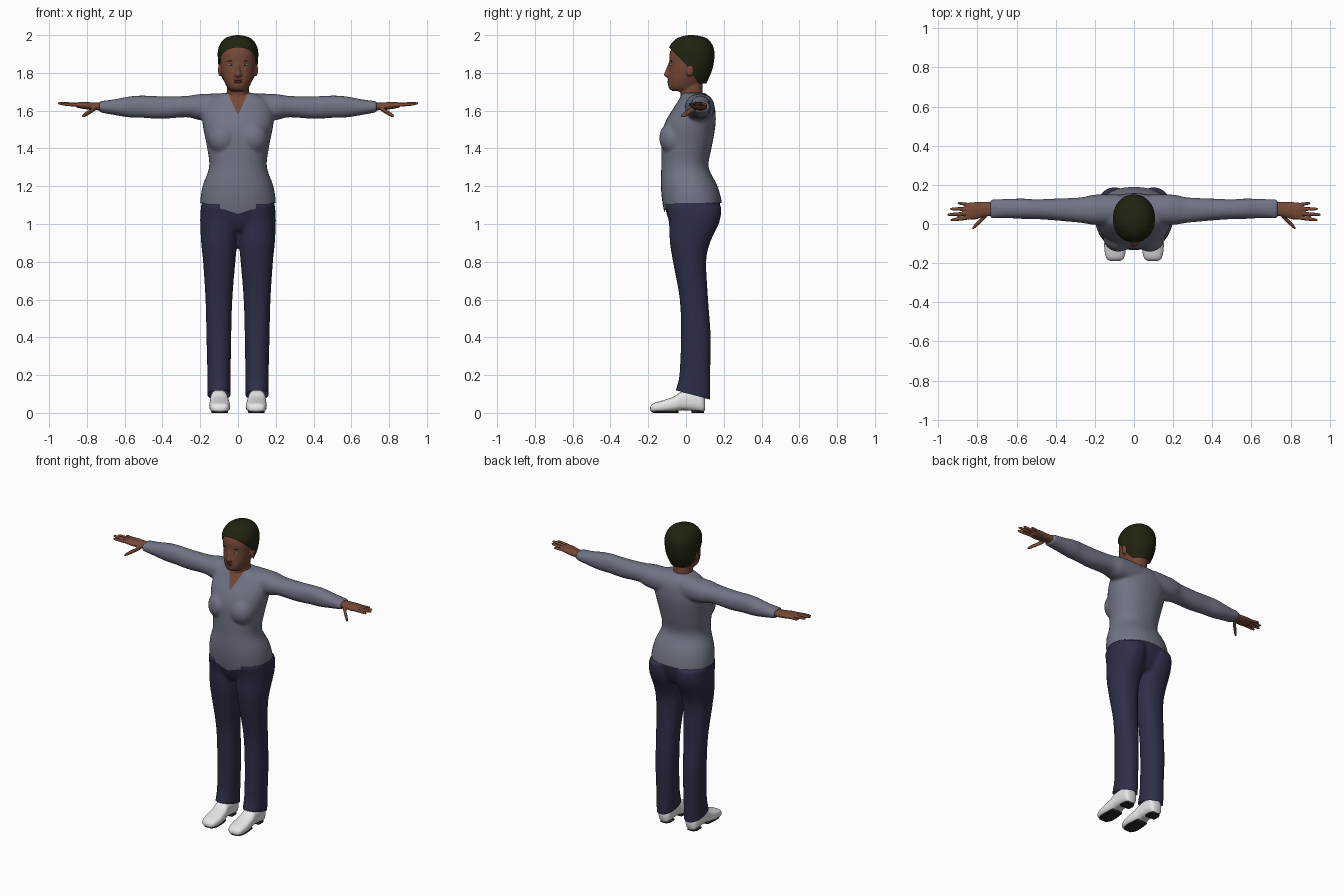
import bpy, bmesh, math
from mathutils import Matrix, Vector

cube = bpy.data.objects.get("Cube")
if cube:
    bpy.data.objects.remove(cube, do_unlink=True)


def material(name, r, g, b):
    mat = bpy.data.materials.new(name)
    mat.use_nodes = True
    mat.diffuse_color = (r, g, b, 1)
    shader = next(n for n in mat.node_tree.nodes if n.type == 'BSDF_PRINCIPLED')
    shader.inputs["Base Color"].default_value = (r, g, b, 1)
    shader.inputs["Roughness"].default_value = 0.8
    return mat


SKIN = material("brown skin", .18, .066, .038)
LIP = material("lip brown", .13, .04, .028)
HAIR = material("dark hair", .015, .017, .005)
SHIRT = material("grey blue knit", .165, .175, .235)
DENIM = material("navy cloth", .027, .027, .065)
WHITE = material("white leather", .8, .8, .8)
BLACK = material("black rubber", .02, .02, .02)


def spline(a, b, c, d, t):
    """Catmull-Rom blend between b and c."""
    return b + .5 * t * (c - a + t * (2 * a - 5 * b + 4 * c - d + t * (3 * (b - c) + d - a)))


def loft(bm, axis, rings, power=2.2, sides=32, steps=4):
    """Skin rings (position, low a, high a, low b, high b) along an axis; a and b are the other axes."""
    others = [k for k in range(3) if k != axis]
    last = len(rings) - 1
    dense = []
    for i in range(last):
        four = [rings[min(max(i + k, 0), last)] for k in (-1, 0, 1, 2)]
        dense += [[spline(*v, s / steps) for v in zip(*four)] for s in range(steps)]
    dense.append(rings[-1])
    loops = []
    for pos, a0, a1, b0, b1 in dense:
        loop = []
        for k in range(sides):
            ang = 2 * math.pi * k / sides
            c, s = math.cos(ang), math.sin(ang)
            co = Vector((pos, pos, pos))
            co[others[0]] = (a0 + a1) / 2 + (a1 - a0) / 2 * math.copysign(abs(c) ** (2 / power), c)
            co[others[1]] = (b0 + b1) / 2 + (b1 - b0) / 2 * math.copysign(abs(s) ** (2 / power), s)
            loop.append(bm.verts.new(co))
        loops.append(loop)
    faces = [bm.faces.new(loops[0]), bm.faces.new(loops[-1])]
    for low, high in zip(loops, loops[1:]):
        for k in range(sides):
            j = (k + 1) % sides
            faces.append(bm.faces.new((low[k], low[j], high[j], high[k])))
    bmesh.ops.recalc_face_normals(bm, faces=faces)


def sym(rings):
    """Centred rings from (height, half width, front, back)."""
    return [(z, -w, w, f, b) for z, w, f, b in rings]


def flip(rings, side, width=1):
    """Mirror rings to one side; width is the index of the x range, 0 when x is the axis."""
    if side > 0:
        return rings
    if width == 0:
        return [(-r[0], *r[1:]) for r in rings]
    return [(r[0], -r[2], -r[1], *r[3:]) for r in rings]


def ball(bm, centre, size):
    mat = Matrix.Translation(centre) @ Matrix.Diagonal((*size, 1))
    bmesh.ops.create_uvsphere(bm, u_segments=24, v_segments=14, radius=1, matrix=mat)


def finish(name, bm, mats, voxel=0, passes=0):
    """Turn the parts into an object, optionally fused into one smooth skin."""
    mesh = bpy.data.meshes.new(name)
    bm.to_mesh(mesh)
    bm.free()
    obj = bpy.data.objects.new(name, mesh)
    bpy.context.collection.objects.link(obj)
    if voxel:
        fuse = obj.modifiers.new("fuse", 'REMESH')
        fuse.mode = 'VOXEL'
        fuse.voxel_size = voxel
        relax = obj.modifiers.new("relax", 'SMOOTH')
        relax.factor = .5
        relax.iterations = passes
        graph = bpy.context.evaluated_depsgraph_get()
        fused = bpy.data.meshes.new_from_object(obj.evaluated_get(graph))
        obj.modifiers.clear()
        obj.data = fused
        bpy.data.meshes.remove(mesh)
        fused.name = name
    obj.data.materials.clear()
    for mat in mats:
        obj.data.materials.append(mat)
    obj.data.polygons.foreach_set("use_smooth", [True] * len(obj.data.polygons))
    return obj


def cut(obj, height, remove=True):
    """Cut along z = height(x, y): drop what is below, or recolour what is above."""
    bm = bmesh.new()
    bm.from_mesh(obj.data)
    for v in bm.verts:
        v.co.z -= height(v.co.x, v.co.y)
    bmesh.ops.bisect_plane(bm, geom=bm.verts[:] + bm.edges[:] + bm.faces[:], dist=1e-6,
                           plane_co=(0, 0, 0), plane_no=(0, 0, 1), clear_inner=remove)
    if not remove:
        for f in bm.faces:
            f.material_index = int(f.calc_center_median().z > 0)
    for v in bm.verts:
        v.co.z += height(v.co.x, v.co.y)
    bm.to_mesh(obj.data)
    bm.free()


# Shirt: torso, bust and sleeves fused
bm = bmesh.new()
loft(bm, 2, sym([(1.0, .192, -.1, .18), (1.1, .201, -.123, .191), (1.2, .188, -.133, .167),
                 (1.3, .153, -.131, .12), (1.4, .163, -.13, .135), (1.48, .179, -.127, .15),
                 (1.55, .19, -.105, .158), (1.62, .185, -.062, .152), (1.665, .15, -.034, .132),
                 (1.695, .08, -.02, .1)]))
for side in (1, -1):
    ball(bm, (.08 * side, -.062, 1.455), (.08, .08, .09))
    loft(bm, 0, flip([(.06, .0, .15, 1.54, 1.692), (.2, -.004, .15, 1.55, 1.688),
                      (.27, .006, .136, 1.565, 1.678), (.4, .018, .13, 1.557, 1.676),
                      (.5, .025, .126, 1.562, 1.68), (.57, .026, .13, 1.564, 1.676),
                      (.65, .03, .128, 1.576, 1.661), (.735, .028, .126, 1.592, 1.65)], side, 0))
shirt = finish("shirt", bm, [SHIRT, SKIN], .008, 6)
cut(shirt, lambda x, y: 1.11 - .06 * max(0, 1 - abs(x) / .18) * min(1, max(0, -y / .08)))
cut(shirt, lambda x, y: 1.575 + 2.2 * abs(x) + 5 * max(0, y), remove=False)

# Trousers: hips and legs fused, hems sloping down to the heel
bm = bmesh.new()
loft(bm, 2, sym([(.965, .1, -.06, .12), (1.0, .17, -.083, .15), (1.06, .194, -.104, .172),
                 (1.12, .193, -.118, .182)]))
for side in (1, -1):
    loft(bm, 2, flip([(.03, .04, .162, -.066, .127), (.12, .04, .162, -.054, .128),
                      (.2, .039, .162, -.035, .128), (.4, .036, .167, -.027, .131),
                      (.6, .03, .172, -.033, .117), (.8, .014, .185, -.069, .107),
                      (.9, .004, .195, -.085, .127), (1.0, -.002, .2, -.09, .173),
                      (1.06, 0, .199, -.1, .187), (1.1, .005, .195, -.11, .186)], side))
trousers = finish("trousers", bm, [DENIM], .01, 4)
cut(trousers, lambda x, y: .105 - .27 * y)

# Head, neck, nose and ears fused
bm = bmesh.new()
loft(bm, 2, sym([(1.703, .035, -.07, .03), (1.718, .054, -.09, .06), (1.75, .071, -.096, .085),
                 (1.79, .084, -.093, .105), (1.84, .092, -.088, .12), (1.9, .094, -.087, .13),
                 (1.95, .08, -.066, .115), (1.98, .045, -.03, .08)]))
loft(bm, 2, sym([(1.62, .06, -.03, .09), (1.69, .059, -.03, .089), (1.74, .057, -.025, .087),
                 (1.79, .055, -.02, .085)]))
loft(bm, 2, sym([(1.776, .014, -.102, -.07), (1.788, .021, -.117, -.07), (1.81, .013, -.11, -.07),
                 (1.855, .009, -.092, -.06)]), sides=16)
for side in (1, -1):
    ball(bm, (.094 * side, .022, 1.815), (.012, .022, .034))
finish("head", bm, [SKIN], .006, 3)

# Lips, eyes and brows
bm = bmesh.new()
ball(bm, (0, -.092, 1.762), (.025, .006, .005))
ball(bm, (0, -.092, 1.752), (.021, .007, .006))
finish("lips", bm, [LIP])
for side, word in ((1, "left"), (-1, "right")):
    for part, z, y, size, mat in (("eye", 1.843, -.079, (.013, .007, .005), WHITE),
                                  ("iris", 1.843, -.083, (.005, .005, .005), BLACK),
                                  ("brow", 1.862, -.079, (.018, .006, .003), HAIR)):
        bm = bmesh.new()
        ball(bm, (.037 * side, y, z), size)
        finish(word + "_" + part, bm, [mat])

# Hair cap, trimmed along the hairline
bm = bmesh.new()
loft(bm, 2, sym([(1.72, .055, -.03, .095), (1.76, .08, -.06, .115), (1.82, .1, -.083, .14),
                 (1.88, .107, -.093, .15), (1.93, .104, -.092, .147), (1.97, .083, -.065, .125),
                 (1.99, .054, -.032, .094), (2.0, .01, .015, .04)]), 2.1, 48, 6)
hair = finish("hair", bm, [HAIR])
cut(hair, lambda x, y: 1.845 - y if y < 0 else max(1.745, 1.845 - 1.5 * y))

# Hands: palm, four fingers and a thumb fused
FINGERS = [((.835, .033, 1.63), (.938, .02, 1.635), .0095), ((.835, .055, 1.632), (.955, .047, 1.639), .0095),
           ((.835, .077, 1.631), (.94, .077, 1.637), .0095), ((.835, .098, 1.628), (.902, .107, 1.632), .0085),
           ((.755, .045, 1.612), (.825, -.022, 1.57), .013)]
for side, word in ((1, "left"), (-1, "right")):
    bm = bmesh.new()
    loft(bm, 0, flip([(.7, .042, .113, 1.6, 1.643), (.76, .038, .112, 1.603, 1.643),
                      (.81, .024, .112, 1.608, 1.646), (.855, .023, .108, 1.616, 1.644)], side, 0))
    for root, tip, r in FINGERS:
        rings = []
        for t, scale in ((0, 1), (.5, 1), (.85, .85), (1, .45)):
            x, y, z = Vector(root).lerp(Vector(tip), t)
            q = r * scale
            rings.append((x, y - q, y + q, z - q, z + q))
        loft(bm, 0, flip(rings, side, 0), sides=14)
    finish(word + "_hand", bm, [SKIN], .004, 2)

# Shoes with separate forefoot and heel soles
for side, word in ((1, "left"), (-1, "right")):
    bm = bmesh.new()
    loft(bm, 1, flip([(-.19, .075, .118, .012, .03), (-.174, .052, .142, .004, .05),
                      (-.12, .041, .152, .003, .067), (-.06, .046, .15, .008, .088),
                      (-.02, .053, .147, .014, .115), (.04, .055, .145, .01, .122),
                      (.085, .058, .142, .004, .112), (.1, .072, .128, .012, .08)], side), 2.7)
    finish(word + "_shoe", bm, [WHITE])
    bm = bmesh.new()
    loft(bm, 1, flip([(-.178, .07, .124, 0, .01), (-.15, .054, .14, 0, .01),
                      (-.1, .052, .142, 0, .01), (-.04, .06, .136, 0, .012)], side), 5)
    loft(bm, 1, flip([(.03, .064, .136, 0, .014), (.07, .064, .136, 0, .012),
                      (.094, .076, .124, 0, .012)], side), 5)
    finish(word + "_sole", bm, [BLACK])
